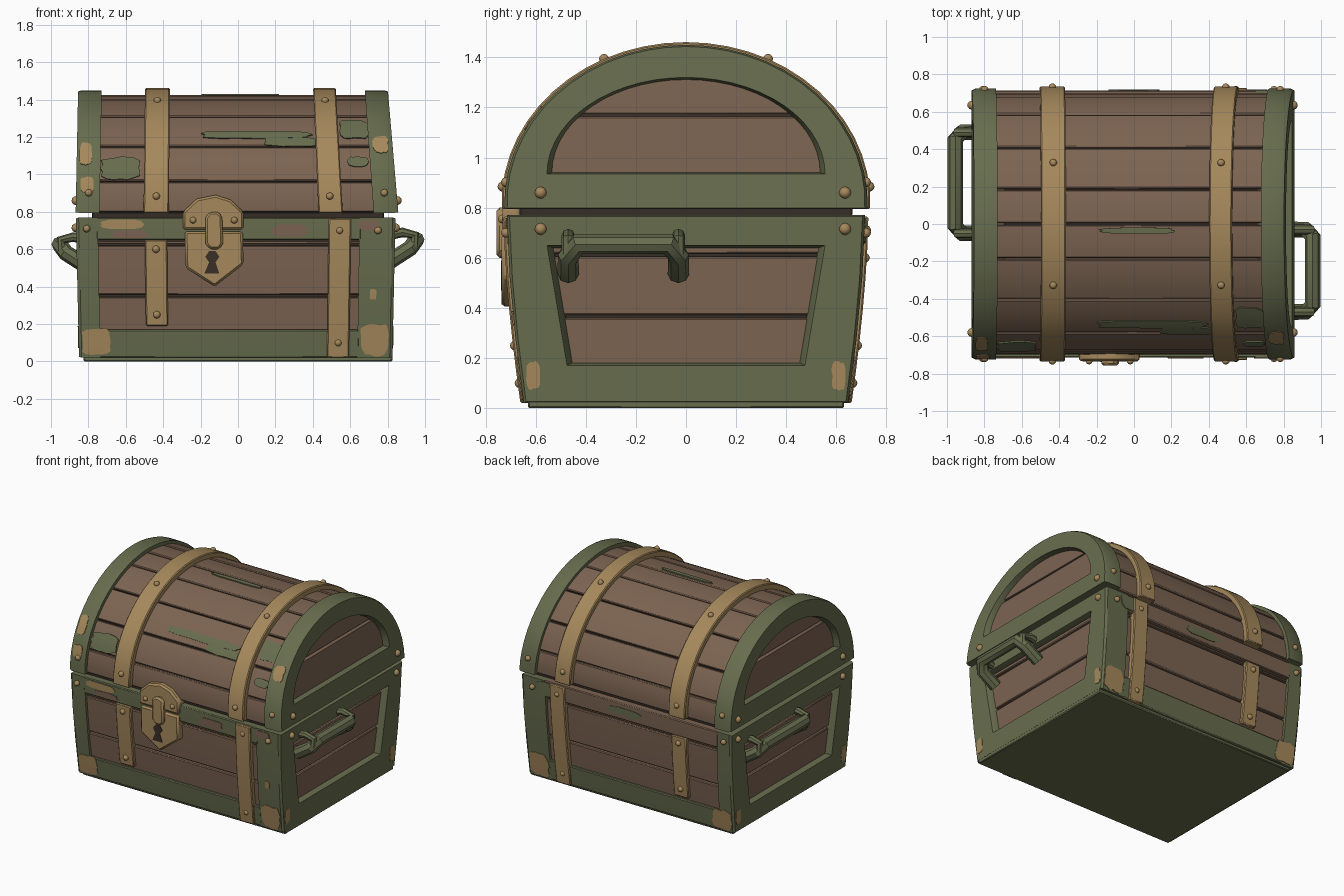
import bpy, bmesh, math, random
from mathutils import Vector

if "Cube" in bpy.data.objects:
    bpy.data.objects.remove(bpy.data.objects["Cube"])
random.seed(4)

def srgb(r, g, b):
    lin = lambda c: ((c / 255 + 0.055) / 1.055) ** 2.4
    return (lin(r), lin(g), lin(b), 1)

def material(name, *rgb):
    m = bpy.data.materials.new(name)
    m.diffuse_color = srgb(*rgb)
    m.use_nodes = True
    m.node_tree.nodes["Principled BSDF"].inputs["Base Color"].default_value = m.diffuse_color
    return m

WOOD = material("brown wood", 124, 100, 82)
GREEN = material("olive metal", 103, 109, 78)
GOLD = material("worn brass", 166, 137, 92)
DARK = material("dark seam", 56, 46, 38)

# ---------- surfaces: lid arch, front/back wall, base ends ----------
def lean(x, z):
    return x * (1 - (0.065 if x > 0 else 0.015) * (z - 0.8) / 0.65)

def lid(x, t, o=0.0):
    z = 0.82 + (0.605 + o) * math.sin(t)
    return (lean(x, z), -(0.70 + o) * math.cos(t), z)

def taper(x, z):
    return x * (1 - 0.02 * (1 - z / 0.77))

def half_depth(z):
    return 0.645 + 0.07 * (1 - max(0, 1 - z / 0.77) ** 1.6)

def wall(side):
    return lambda x, z, o=0.0: (taper(x, z), side * (half_depth(z) + o), z)

FACE = {-1: -0.867, 1: 0.842}
def end(sx):
    return lambda y, z, o=0.0: (taper(FACE[sx], z) + sx * o, y, z)

# ---------- builders ----------
def make(name, verts, faces, mat, bevel=0.006):
    me = bpy.data.meshes.new(name)
    me.from_pydata(verts, [], faces)
    bm = bmesh.new()
    bm.from_mesh(me)
    bmesh.ops.recalc_face_normals(bm, faces=bm.faces)
    bm.to_mesh(me)
    bm.free()
    me.materials.append(mat)
    ob = bpy.data.objects.new(name, me)
    bpy.context.collection.objects.link(ob)
    if bevel:
        b = ob.modifiers.new("edge", 'BEVEL')
        b.width, b.segments, b.limit_method, b.angle_limit = bevel, 1, 'ANGLE', 0.7
    return ob

def loft(name, loops, mat, wrap=False, bevel=0.006):
    n, k = len(loops[0]), len(loops)
    faces = []
    for a in range(k if wrap else k - 1):
        b = (a + 1) % k
        faces += [(a*n + i, a*n + (i+1) % n, b*n + (i+1) % n, b*n + i) for i in range(n)]
    if not wrap:
        faces += [tuple(range(n)), tuple(range((k-1)*n, k*n))]
    return make(name, [p for l in loops for p in l], faces, mat, bevel)

def strip(name, f, x0, x1, v0, v1, o0, o1, mat, n=6):
    """Slab lying on surface f between x0..x1 and v0..v1, from depth o0 to o1."""
    vs = [v0 + (v1 - v0) * i / n for i in range(n + 1)]
    return loft(name, [[f(x0, v, o0), f(x0, v, o1), f(x1, v, o1), f(x1, v, o0)] for v in vs], mat)

def blob(name, f, cu, cv, ru, rv, mat, o, n=20):
    """Thin irregular paint patch on surface f."""
    def loop(s, oo):
        out = []
        for i in range(n):
            a = 2 * math.pi * i / n
            c, d = math.cos(a), math.sin(a)
            r = s * rad[i] / (c**4 + d**4) ** 0.25
            out.append(f(cu + ru * r * c, cv + rv * r * d, oo))
        return out
    rad = [random.uniform(0.84, 1.0) for _ in range(n)]
    return loft(name, [loop(1, o - 0.008), loop(1, o), loop(0.6, o), loop(0.1, o)], mat, bevel=0)

def rivet(p, r=0.024):
    bpy.ops.mesh.primitive_ico_sphere_add(subdivisions=2, radius=r, location=p)
    bpy.context.object.name = "rivet"
    bpy.context.object.data.materials.append(GOLD)

# ---------- cores ----------
T0, T1 = -0.04, math.pi + 0.04
arc = [T0 + (T1 - T0) * i / 28 for i in range(29)]
loft("lid_core", [[lid(x, t, -0.03) for t in arc] for x in (-0.79, 0.77)], DARK)
loft("base_core", [[(taper(sx * 0.78, z), sy * (half_depth(z) - 0.05), z)
     for sx, sy in ((-1, -1), (1, -1), (1, 1), (-1, 1))] for z in (0.03, 0.4, 0.80)], DARK)
loft("base_bottom", [[(sx * 0.825, sy * 0.63, z) for sx, sy in ((-1, -1), (1, -1), (1, 1), (-1, 1))]
     for z in (0, 0.05)], GREEN)

# ---------- lid planks ----------
half = [T0, 0.24, 0.58, 0.95, 1.30]
seams = half + [math.pi / 2] + [math.pi - t for t in reversed(half)]
for a, b in zip(seams, seams[1:]):
    strip("lid_plank", lid, -0.76, 0.74, a + 0.006, b - 0.006, -0.04, random.uniform(-0.004, 0.003), WOOD)

# ---------- end frames and recessed end planks ----------
def shrink(pts, s, zc):
    return [(y * s, zc + (z - zc) * s) for y, z in pts]

for sx, lid_face, lid_in, base_in in ((-1, -0.868, -0.74, -0.75), (1, 0.857, 0.725, 0.65)):
    # lid arch frame
    outer = [lid(0, t, 0.025)[1:] for t in arc]
    inner = [(-0.555 * math.cos(math.pi * i / 28), 0.935 + 0.385 * math.sin(math.pi * i / 28)) for i in range(29)]
    deep = shrink(inner, 0.96, 1.08)
    L = lambda pts, x: [(lean(x, z), y, z) for y, z in pts]
    loft("lid_end_frame", [L(outer, lid_in), L(outer, lid_face - sx * 0.02), L(shrink(outer, 0.985, 1.0), lid_face),
         L(inner, lid_face), L(deep, lid_face - sx * 0.045), L(deep, lid_in)], GREEN, True, 0)
    for z0, z1 in ((0.90, 1.165), (1.177, 1.40)):
        zs = [z0 + (z1 - z0) * i / 6 for i in range(7)]
        hw = lambda z: 0.62 * math.sqrt(1 - ((z - 0.82) / 0.6) ** 2)
        poly = [(-hw(z), z) for z in zs] + [(hw(z), z) for z in reversed(zs)]
        loft("lid_end_plank", [L(poly, sx * 0.70), L(poly, lid_face - sx * 0.04)], WOOD)
    # base end frame
    zo = [0.02, 0.27, 0.52, 0.77]
    zi = [0.17, 0.33, 0.49, 0.65]
    hi = lambda z: 0.475 + 0.08 * (z - 0.17) / 0.48
    outer = [(-half_depth(z), z) for z in zo] + [(half_depth(z), z) for z in reversed(zo)]
    inner = [(-hi(z), z) for z in zi] + [(hi(z), z) for z in reversed(zi)]
    deep = shrink(inner, 0.95, 0.41)
    B = lambda pts, x: [(taper(x, z), y, z) for y, z in pts]
    bf = FACE[sx]
    loft("base_end_frame", [B(outer, base_in), B(outer, bf - sx * 0.015), B(shrink(outer, 0.985, 0.4), bf),
         B(inner, bf), B(deep, bf - sx * 0.045), B(deep, base_in)], GREEN, True, 0)
    for z0, z1 in ((0.14, 0.36), (0.372, 0.605), (0.617, 0.68)):
        poly = [(-0.6, z0), (0.6, z0), (0.6, z1), (-0.6, z1)]
        loft("base_end_plank", [B(poly, sx * 0.70), B(poly, bf - sx * 0.04)], WOOD)
    # corner rivets and worn corners on the ends
    for y in (-0.58, 0.635):
        rivet((lean(lid_face, 0.86), y, 0.86))
        rivet((bf, y, 0.715))
        blob("end_corner_wear", end(sx), 0.61 if y > 0 else -0.61, 0.13, 0.03, 0.06, GOLD, 0.003)

# ---------- base front and back ----------
for side, label in ((-1, "front"), (1, "back")):
    f = wall(side)
    strip(label + "_bottom_rail", f, -0.76, 0.66, 0.02, 0.17, -0.06, 0, GREEN)
    strip(label + "_top_rail", f, -0.76, 0.66, 0.65, 0.77, -0.06, 0, GREEN if side < 0 else WOOD)
    for z0, z1 in ((0.16, 0.345), (0.357, 0.62), (0.63, 0.643)):
        strip(label + "_plank", f, -0.76, 0.66, z0, z1, -0.06, -0.02, WOOD)
    strip(label + "_short_band", f, -0.50, -0.38, 0.19, 0.65, -0.04, 0.004, GOLD)
    strip(label + "_long_band", f, 0.485, 0.605, 0.02, 0.765, -0.04, 0.013, GOLD)
    blob("corner_wear", f, -0.77, 0.105, 0.085, 0.08, GOLD, 0.004)
    blob("corner_wear", f, 0.745, 0.115, 0.085, 0.09, GOLD, 0.004)
    for x, z in ((-0.81, 0.71), (0.75, 0.70), (-0.44, 0.60), (0.545, 0.70), (0.545, 0.10), (-0.44, 0.25)):
        rivet(f(x, z, 0.005), 0.02)

# ---------- lid bands ----------
for x0, x1 in ((-0.505, -0.37), (0.43, 0.56)):
    strip("lid_band", lid, x0, x1, T0, T1, -0.03, 0.036, GOLD, 28)
    for t in (0.1, 1.11, math.pi - 1.11, math.pi - 0.1):
        rivet(lid((x0 + x1) / 2, t, 0.036), 0.02)
for x in (-0.80, 0.79):
    for t in (0.13, math.pi - 0.13):
        rivet(lid(x, t, 0.025), 0.02)

# ---------- worn paint patches ----------
front = wall(-1)
for x, t, rx, rt in ((-0.63, 0.36, 0.115, 0.11), (0.10, 0.70, 0.32, 0.045), (0.30, 0.62, 0.16, 0.05),
                     (0.65, 0.77, 0.09, 0.12), (0.66, 0.42, 0.06, 0.05), (0.02, 1.52, 0.22, 0.025)):
    blob("lid_green_patch", lid, x, t, rx, rt, GREEN, 0.006)
for x, t, rx, rt in ((-0.82, 0.48, 0.035, 0.11), (-0.81, 0.20, 0.04, 0.07), (0.79, 0.57, 0.045, 0.09)):
    blob("lid_frame_wear", lid, x, t, rx, rt, GOLD, 0.029)
for x, z, rx, rz, m in ((-0.62, 0.735, 0.12, 0.028, GOLD), (-0.58, 0.68, 0.10, 0.025, WOOD),
                        (0.28, 0.70, 0.10, 0.035, WOOD), (0.70, 0.73, 0.06, 0.03, WOOD), (0.73, 0.36, 0.02, 0.03, GOLD)):
    blob("rail_wear", front, x, z, rx, rz, m, 0.004)
blob("back_rail_green", wall(1), 0.0, 0.71, 0.14, 0.03, GREEN, 0.004)
blob("back_rail_green", wall(1), 0.60, 0.71, 0.12, 0.055, GREEN, 0.004)

# ---------- lock ----------
def plate(name, pts, y0, y1, mat, bevel=0.006):
    return loft(name, [[(x, y, z) for x, z in pts] for y in (y0, y1)], mat, bevel=bevel)

plate("lock_upper", [(-0.295, 0.705), (0.03, 0.705), (0.03, 0.80), (-0.04, 0.865), (-0.12, 0.89),
                     (-0.22, 0.87), (-0.295, 0.80)], -0.66, -0.733, GOLD, 0.012)
plate("lock_lower", [(-0.285, 0.695), (0.025, 0.695), (0.03, 0.52), (-0.125, 0.40), (-0.28, 0.50)],
      -0.64, -0.736, GOLD, 0.012)
plate("lock_hasp", [(-0.175, 0.63), (-0.15, 0.60), (-0.10, 0.60), (-0.08, 0.63), (-0.085, 0.78),
                    (-0.11, 0.80), (-0.15, 0.80), (-0.175, 0.77)], -0.70, -0.757, GOLD, 0.012)
plate("keyhole", [(-0.18, 0.47), (-0.10, 0.47), (-0.12, 0.53), (-0.10, 0.56), (-0.12, 0.59),
                  (-0.155, 0.59), (-0.175, 0.56), (-0.155, 0.53)], -0.72, -0.739, DARK, 0)
for x in (-0.24, -0.02):
    rivet((x, -0.733, 0.755), 0.018)

# ---------- side handles ----------
def tube(name, pts, r):
    cu = bpy.data.curves.new(name, 'CURVE')
    cu.dimensions, cu.bevel_depth, cu.bevel_resolution, cu.use_fill_caps = '3D', r, 2, True
    s = cu.splines.new('POLY')
    s.points.add(len(pts) - 1)
    for p, q in zip(s.points, pts):
        p.co = (*q, 1)
    cu.materials.append(GREEN)
    ob = bpy.data.objects.new(name, cu)
    bpy.context.collection.objects.link(ob)
    bpy.ops.object.select_all(action='DESELECT')
    ob.select_set(True)
    bpy.context.view_layer.objects.active = ob
    bpy.ops.object.convert(target='MESH')

for sx, ya, yb, z in ((1, -0.47, -0.03, 0.655), (-1, -0.05, 0.49, 0.63)):
    bx = sx * 0.956
    tube("handle", [(sx * 0.81, ya, z - 0.12), (sx * 0.92, ya, z - 0.05), (bx, ya + 0.04, z), (bx, yb - 0.04, z),
                    (sx * 0.92, yb, z - 0.05), (sx * 0.81, yb, z - 0.12)], 0.043)
    for y in (ya, yb):
        tube("handle_brace", [(sx * 0.81, y, z + 0.02), (sx * 0.88, y, z + 0.035), (bx - sx * 0.01, y, z + 0.02),
                              (sx * 0.94, y, z - 0.04)], 0.026)

# ---------- shading ----------
bpy.ops.object.select_all(action='SELECT')
bpy.ops.object.shade_smooth_by_angle(angle=math.radians(32))
